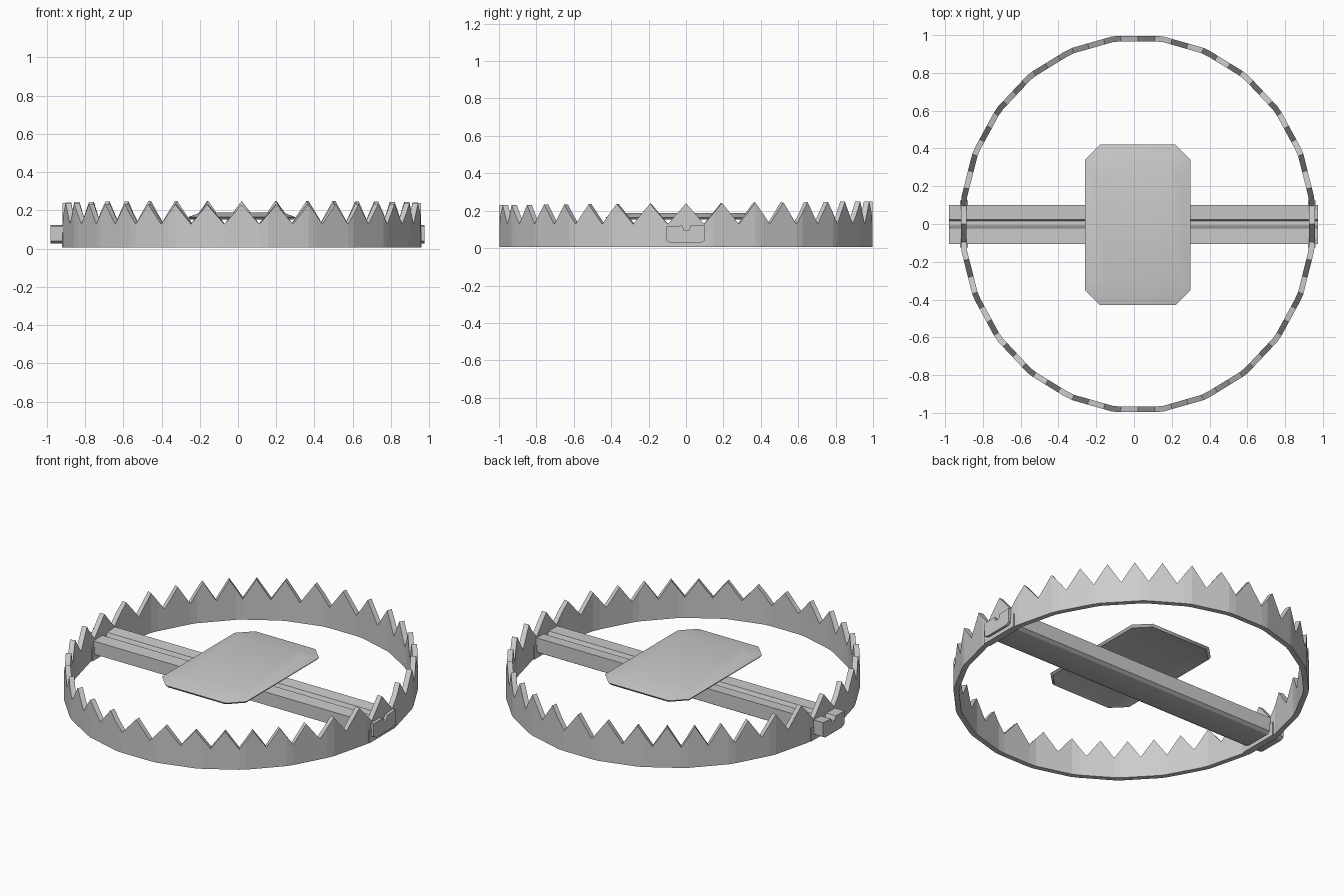
import bpy, bmesh, math

if "Cube" in bpy.data.objects:
    bpy.data.objects.remove(bpy.data.objects["Cube"])

def finish(name, bm, smooth=None):
    bmesh.ops.recalc_face_normals(bm, faces=bm.faces)
    me = bpy.data.meshes.new(name)
    bm.to_mesh(me)
    bm.free()
    ob = bpy.data.objects.new(name, me)
    bpy.context.collection.objects.link(ob)
    if smooth:
        bpy.ops.object.select_all(action='DESELECT')
        ob.select_set(True)
        bpy.context.view_layer.objects.active = ob
        bpy.ops.object.shade_smooth_by_angle(angle=math.radians(smooth))
    return ob

def loft(bm, loops, closed=True):
    """Join consecutive loops of points with quads."""
    vs = [[bm.verts.new(p) for p in lp] for lp in loops]
    n = len(vs[0])
    for a, b in zip(vs, vs[1:]):
        for i in range(n if closed else n - 1):
            j = (i + 1) % n
            bm.faces.new((a[i], a[j], b[j], b[i]))
    return vs

# Toothed jaws: two half rings on a 24-sided outline, 36 teeth in all
SIDE, TEETH, CX = math.radians(15), 36, 0.02

def spread(t):
    return t + 0.03 * math.sin(4 * t)

def outline(a, inset, z):
    f = math.cos(SIDE / 2) / math.cos(a - SIDE * round(a / SIDE))
    return (CX + (0.945 - inset) * f * math.cos(a), (1.005 - inset) * f * math.sin(a), z)

def jaw(name, start):
    steps = TEETH * 2
    bm = bmesh.new()
    sections = []
    for k in range(steps + 1):
        t = start + math.pi * k / steps
        a = spread(t)
        phase = (k % 4) / 2                      # 0 tip, 1 valley
        drop = 1 - abs(phase - 1)
        tip = 0.24 + 0.01 * math.sin(a)
        top = tip + (0.128 - tip) * drop
        sections.append([outline(a, 0, 0.005), outline(a, 0, top),
                         outline(a, 0.03, top), outline(a, 0.03, 0.005)])
    vs = loft(bm, sections)
    bm.faces.new(vs[0])
    bm.faces.new(vs[-1])
    return finish(name, bm)

jaw("back_jaw", 0)
jaw("front_jaw", math.pi)

# Base bar with a grooved top and softened underside
profile = [(-0.105, 0.118), (-0.105, 0.04), (-0.08, 0.028), (0.08, 0.028),
           (0.10, 0.04), (0.10, 0.125), (0.025, 0.12), (0.015, 0.095),
           (-0.01, 0.095), (-0.02, 0.12)]
bm = bmesh.new()
vs = loft(bm, [[(x, y, z) for y, z in profile] for x in (-0.98, 0.975)])
for end in vs:
    bm.faces.new(end)
finish("base_bar", bm, 30)

# Hinge plates where the jaws meet the bar
for name, x in (("left_hinge", -0.90), ("right_hinge", 0.94)):
    bm = bmesh.new()
    bmesh.ops.create_cube(bm, size=1)
    for v in bm.verts:
        v.co = (x + v.co.x * 0.04, v.co.y * 0.25, 0.045 + v.co.z * 0.08)
    finish(name, bm)

# Trigger plate: octagonal, slightly domed, thin rim
def octagon(hx, hy, c, z):
    return [(CX + x, y - 0.005, z) for x, y in
            ((hx, hy - c), (hx - c, hy), (c - hx, hy), (-hx, hy - c),
             (-hx, c - hy), (c - hx, -hy), (hx - c, -hy), (hx, c - hy))]

bm = bmesh.new()
vs = loft(bm, [octagon(0.22, 0.32, 0.06, 0.172), octagon(0.27, 0.415, 0.08, 0.152),
               octagon(0.28, 0.425, 0.08, 0.165), octagon(0.22, 0.32, 0.06, 0.188)])
bm.faces.new(vs[0])
bm.faces.new(vs[-1])
finish("trigger_plate", bm, 40)
